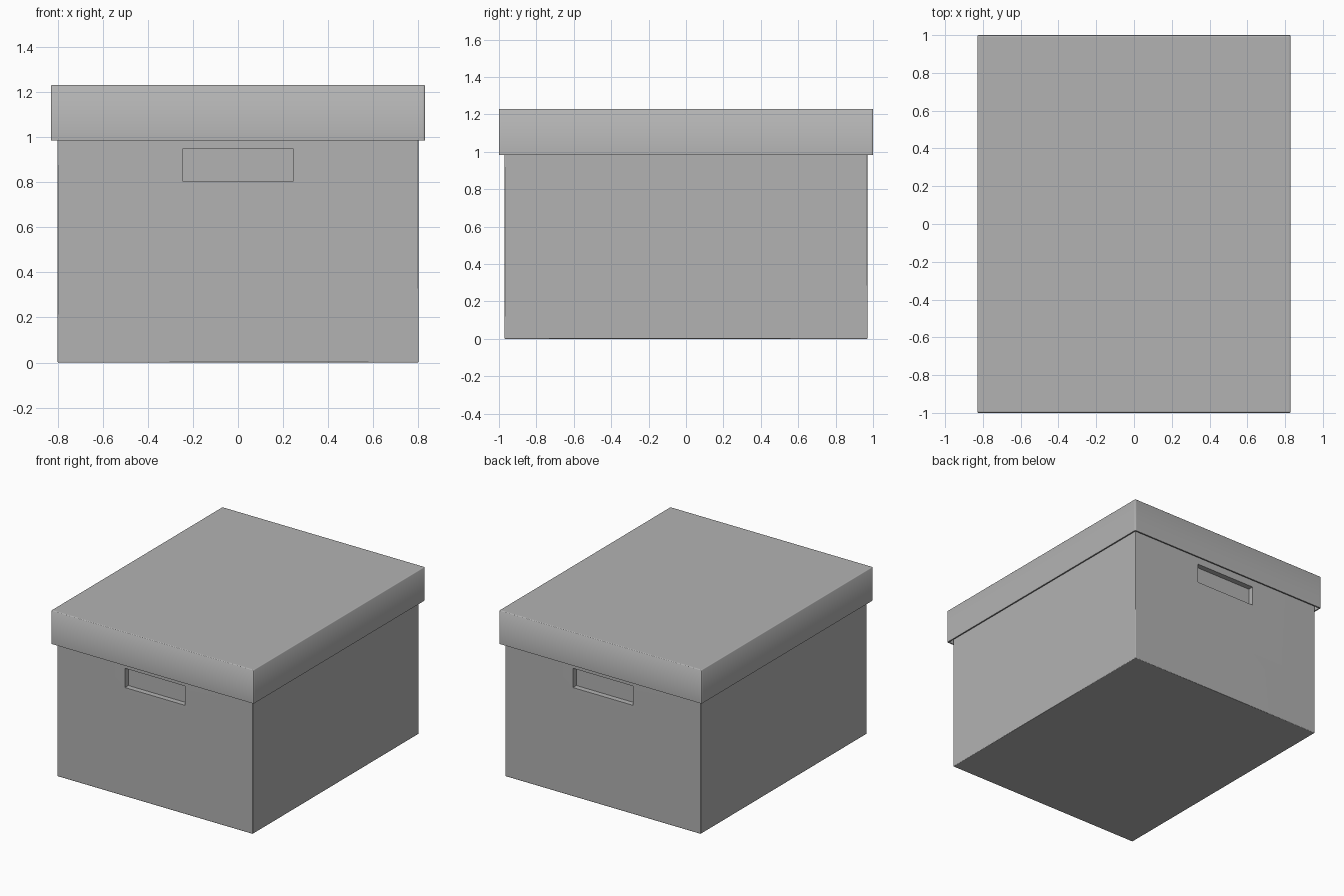
import bpy, bmesh, math

if "Cube" in bpy.data.objects:
    bpy.data.objects.remove(bpy.data.objects["Cube"])

grey = bpy.data.materials.new("mid_grey")
grey.diffuse_color = (0.45, 0.45, 0.45, 1)
grey.use_nodes = True
grey.node_tree.nodes["Principled BSDF"].inputs["Base Color"].default_value = grey.diffuse_color


def open_box(name, size, z0, z1, open_z, wall, bevel, support=0.0):
    """Bevelled hollow tray with its face at height open_z left open."""
    bm = bmesh.new()
    bmesh.ops.create_cube(bm, size=1)
    for v in bm.verts:
        v.co = (v.co.x * size[0], v.co.y * size[1], z1 if v.co.z > 0 else z0)
    bmesh.ops.delete(bm, geom=[f for f in bm.faces
                               if abs(f.calc_center_median().z - open_z) < 1e-4],
                     context='FACES')
    edges = [e for e in bm.edges if not e.is_boundary]
    bmesh.ops.bevel(bm, geom=edges, offset=bevel, segments=1, affect='EDGES')
    # support loops beside the vertical corners keep the long faces even
    if support:
        for axis in (0, 1):
            for s in (-1, 1):
                co, no = [0, 0, 0], [0, 0, 0]
                co[axis] = s * (size[axis] / 2 - support)
                no[axis] = 1
                bmesh.ops.bisect_plane(bm, geom=bm.verts[:] + bm.edges[:] + bm.faces[:],
                                       plane_co=co, plane_no=no)
    bmesh.ops.recalc_face_normals(bm, faces=bm.faces[:])
    # an open shell may be turned inside out: make it point outward
    f = max(bm.faces, key=lambda f: f.calc_center_median().x)
    if f.normal.x < 0:
        bmesh.ops.reverse_faces(bm, faces=bm.faces[:])
    mesh = bpy.data.meshes.new(name)
    bm.to_mesh(mesh)
    bm.free()
    mesh.materials.append(grey)
    ob = bpy.data.objects.new(name, mesh)
    bpy.context.collection.objects.link(ob)
    sol = ob.modifiers.new("wall", 'SOLIDIFY')
    sol.thickness, sol.offset, sol.use_even_offset = wall, -1, True
    return ob


def finish(ob):
    """Apply modifiers and smooth the small bevels."""
    bpy.ops.object.select_all(action='DESELECT')
    ob.select_set(True)
    bpy.context.view_layer.objects.active = ob
    for m in list(ob.modifiers):
        bpy.ops.object.modifier_apply(modifier=m.name)
    bpy.ops.object.shade_smooth_by_angle(angle=math.radians(50))


# box body, open at the top under the lid
body = open_box("box_body", (1.60, 1.94), 0.0, 1.20, 1.20, 0.06, 0.004)

# recessed hand grips in the front and back
cutters = []
for s in (-1, 1):
    bpy.ops.mesh.primitive_cube_add(size=1, location=(0, s * 0.97, 0.875))
    cut = bpy.context.object
    cut.name = "grip_cutter"
    cut.scale = (0.49, 0.08, 0.142)
    cut.hide_render = True
    cut.data.materials.append(grey)
    cutters.append(cut)
    b = body.modifiers.new("grip", 'BOOLEAN')
    b.operation, b.object, b.solver = 'DIFFERENCE', cut, 'EXACT'
finish(body)
for cut in cutters:
    bpy.data.objects.remove(cut)
wn = body.modifiers.new("even_shading", 'WEIGHTED_NORMAL')
wn.keep_sharp = True

# overhanging lid with thin walls, open at the bottom
lid = open_box("lid", (1.656, 2.0), 0.983, 1.23, 0.983, 0.01, 0.003, support=0.012)
finish(lid)
